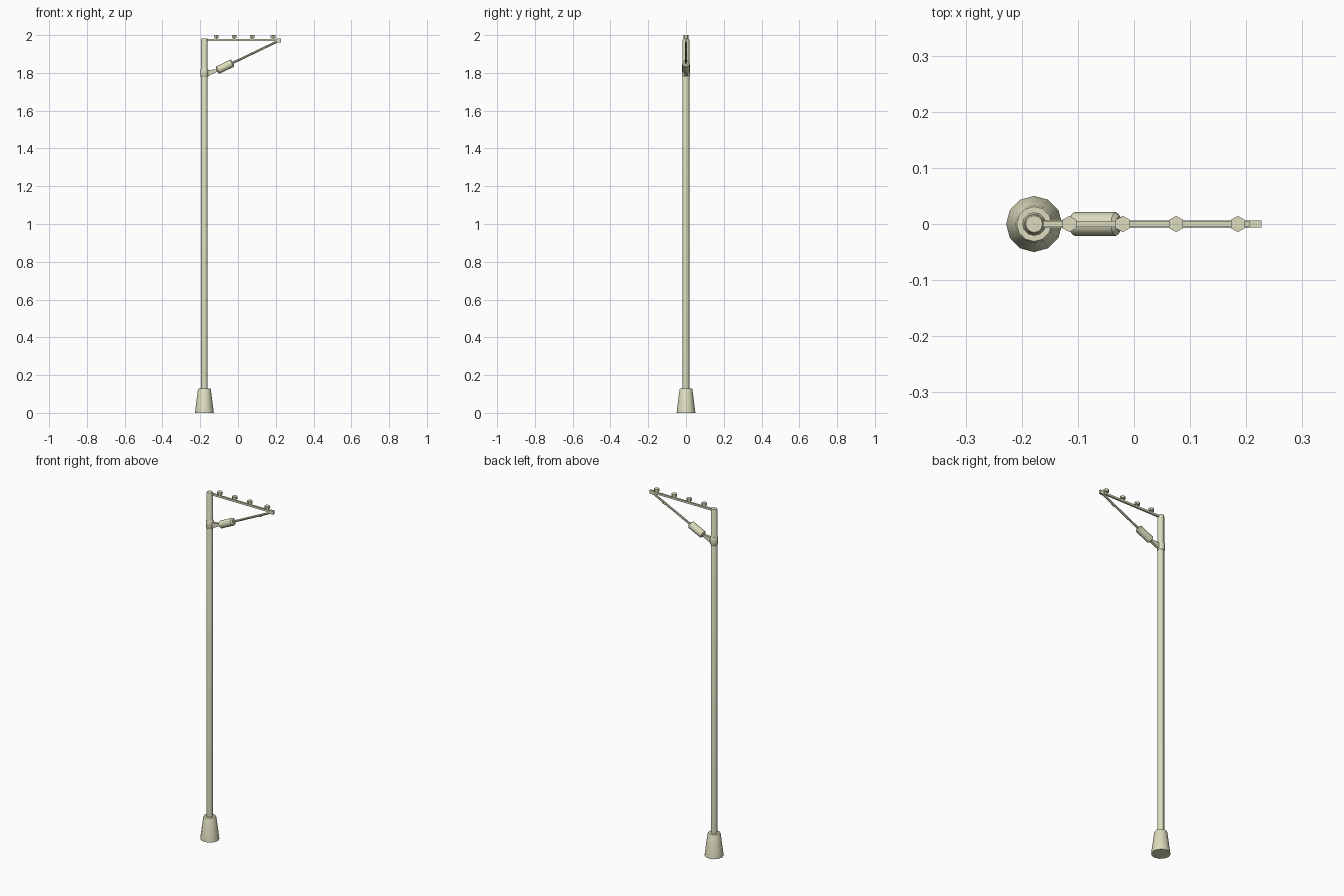
import bpy, bmesh, math
from mathutils import Vector

if "Cube" in bpy.data.objects:
    bpy.data.objects.remove(bpy.data.objects["Cube"])

mat = bpy.data.materials.new("pale_paint")
mat.diffuse_color = (0.72, 0.72, 0.52, 1)
mat.use_nodes = True
mat.node_tree.nodes["Principled BSDF"].inputs["Base Color"].default_value = mat.diffuse_color
PX = -0.178  # pole axis


def finish(name, bm, smooth=False):
    bmesh.ops.recalc_face_normals(bm, faces=bm.faces)
    me = bpy.data.meshes.new(name)
    bm.to_mesh(me)
    bm.free()
    me.materials.append(mat)
    ob = bpy.data.objects.new(name, me)
    bpy.context.collection.objects.link(ob)
    if smooth:
        bpy.ops.object.select_all(action='DESELECT')
        ob.select_set(True)
        bpy.context.view_layer.objects.active = ob
        bpy.ops.object.shade_smooth_by_angle(angle=math.radians(35))
    return ob


def lathe(name, start, axis, profile, sides, phase=0, smooth=False):
    """Stack of rings (radius, distance) along an axis, capped at both ends."""
    bm = bmesh.new()
    rings = [[bm.verts.new((r * math.cos(phase + 2 * math.pi * i / sides),
                            r * math.sin(phase + 2 * math.pi * i / sides), d))
              for i in range(sides)] for r, d in profile]
    for a, b in zip(rings, rings[1:]):
        for i in range(sides):
            j = (i + 1) % sides
            bm.faces.new((a[i], a[j], b[j], b[i]))
    bm.faces.new(rings[0])
    bm.faces.new(rings[-1])
    ob = finish(name, bm, smooth)
    ob.rotation_mode = 'QUATERNION'
    ob.rotation_quaternion = Vector(axis).to_track_quat('Z', 'Y')
    ob.location = start
    return ob


def prism(name, outline, half):
    """Extrude an x-z outline symmetrically in y."""
    bm = bmesh.new()
    f = bm.faces.new([bm.verts.new((x, -half, z)) for x, z in outline])
    ext = bmesh.ops.extrude_face_region(bm, geom=[f])["geom"]
    bmesh.ops.translate(bm, vec=(0, 2 * half, 0),
                        verts=[v for v in ext if isinstance(v, bmesh.types.BMVert)])
    return finish(name, bm)


def box(name, x0, x1, z0, z1, half):
    return prism(name, [(x0, z0), (x1, z0), (x1, z1), (x0, z1)], half)


UP = (0, 0, 1)
# Tapered footing
lathe("footing", (PX, 0, 0), UP, [(0.05, 0), (0.034, 0.125), (0.031, 0.13)],
      12, 0, True)
# Pole with a slightly chamfered top, and the bracket collar
lathe("pole", (PX, 0, 0.12), UP, [(0.0175, 0), (0.0175, 1.857), (0.015, 1.863)],
      12, 0, True)
lathe("collar", (PX, 0, 1.777), UP, [(0.018, 0), (0.021, 0.005), (0.021, 0.04),
                                     (0.018, 0.046)], 12, 0, True)

# Horizontal top arm and its end block
box("top_arm", PX, 0.21, 1.968, 1.979, 0.005)
box("arm_end", 0.205, 0.2275, 1.962, 1.982, 0.006)

# Four hexagonal wire insulators on short necks
for i, x in enumerate((-0.115, -0.02, 0.075, 0.185)):
    lathe(f"wire_insulator_{i + 1}", (x, 0, 1.978), UP,
          [(0.008, 0), (0.008, 0.008), (0.0145, 0.008), (0.0145, 0.022)],
          6, math.pi / 2)

# Diagonal brace rod rising to the arm end
a, b = Vector((-0.125, 0, 1.806)), Vector((0.213, 0, 1.969))
d = (b - a).normalized()
lathe("brace_rod", a, d, [(0.006, 0), (0.006, (b - a).length)], 8, 0, True)
# Fat insulator around the rod
mid = Vector((-0.069, 0, 1.833))
lathe("brace_insulator", mid - d * 0.047, d,
      [(0.013, 0), (0.021, 0.006), (0.021, 0.088), (0.013, 0.094)], 12, 0, True)
# Wedge bracket from collar to rod
prism("brace_bracket", [(-0.162, 1.781), (-0.112, 1.805), (-0.116, 1.819),
                        (-0.162, 1.814)], 0.007)
# Small clip under the rod
prism("rod_clip", [(0.13, 1.922), (0.147, 1.928), (0.152, 1.940), (0.13, 1.930)], 0.005)
